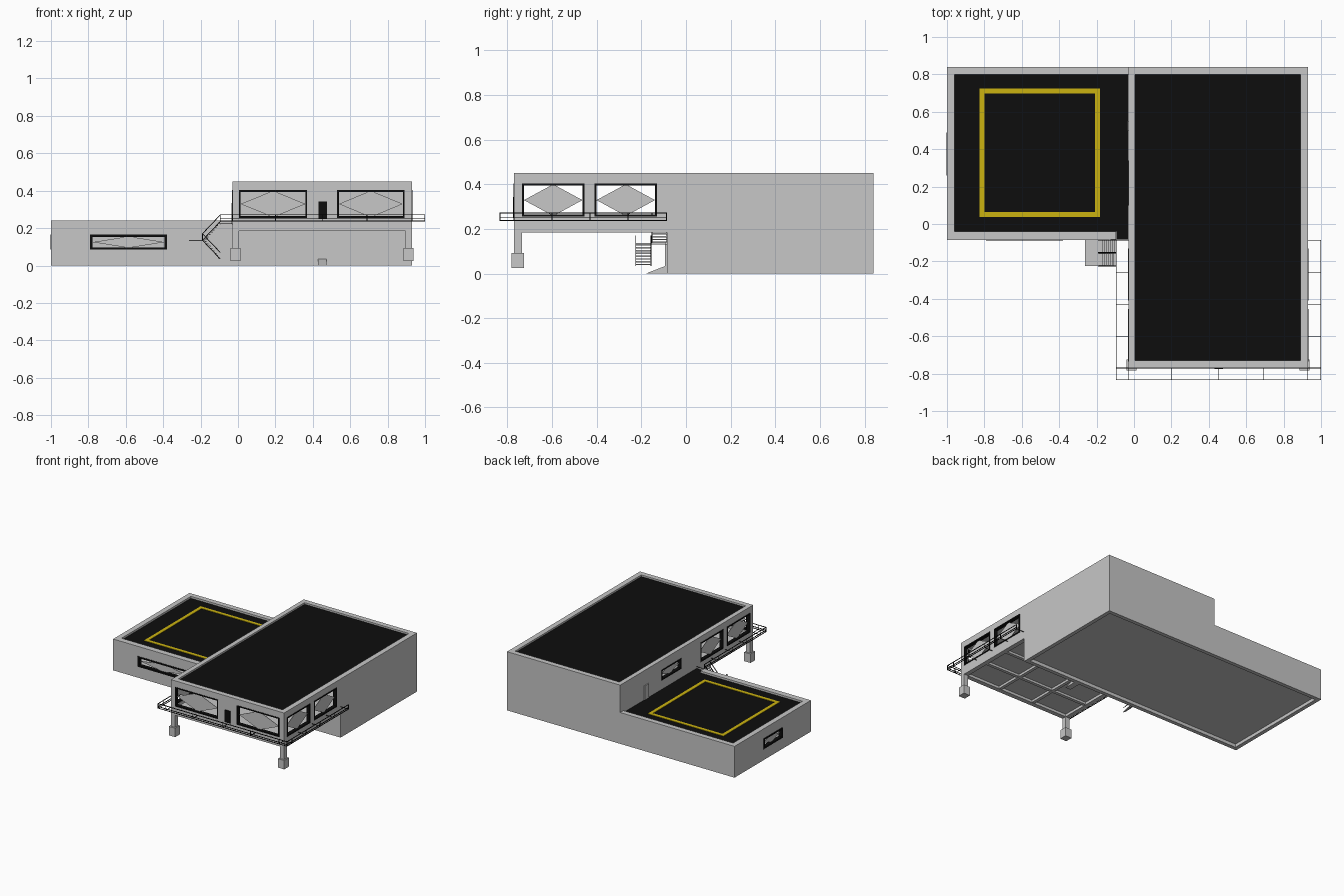
import bpy
import bmesh
from mathutils import Vector

if "Cube" in bpy.data.objects:
    bpy.data.objects.remove(bpy.data.objects["Cube"])


def material(name, rgb):
    m = bpy.data.materials.new(name)
    m.use_nodes = True
    color = (*rgb, 1)
    m.diffuse_color = color
    m.node_tree.nodes["Principled BSDF"].inputs["Base Color"].default_value = color
    return m


GREY = material("concrete grey", (0.57, 0.57, 0.57))
BLACK = material("tar black", (0.004, 0.004, 0.004))
YELLOW = material("marking yellow", (0.6, 0.45, 0.005))


def finish(name, bm, mat):
    bmesh.ops.recalc_face_normals(bm, faces=bm.faces)
    me = bpy.data.meshes.new(name)
    bm.to_mesh(me)
    bm.free()
    me.materials.append(mat)
    ob = bpy.data.objects.new(name, me)
    bpy.context.collection.objects.link(ob)
    return ob


def add_box(bm, x, y, z):
    verts = bmesh.ops.create_cube(bm, size=1)["verts"]
    for v in verts:
        v.co = [r[0] + (c + 0.5) * (r[1] - r[0]) for r, c in zip((x, y, z), v.co)]
    return verts


def boxes(name, mat, *spans):
    bm = bmesh.new()
    for s in spans:
        add_box(bm, *s)
    return finish(name, bm, mat)


def cut(ob, *spans):
    # Carve each box out of the object in turn
    for s in spans:
        cutter = boxes("cutter", GREY, s)
        cutter.hide_render = True
        mod = ob.modifiers.new("cut", 'BOOLEAN')
        mod.operation, mod.solver, mod.object = 'DIFFERENCE', 'EXACT', cutter
        bpy.context.view_layer.objects.active = ob
        bpy.ops.object.modifier_apply(modifier=mod.name)
        bpy.data.objects.remove(cutter)


def bars(name, segments, size=0.004):
    bm = bmesh.new()
    for a, b in segments:
        a, b = Vector(a), Vector(b)
        verts = add_box(bm, *[(-size / 2, size / 2)] * 2, (0, (b - a).length))
        q = (b - a).to_track_quat('Z', 'Y')
        for v in verts:
            v.co = q @ v.co + a
    return finish(name, bm, BLACK)


def prism(name, mat, outline, place, depth):
    # Extrude a 2D outline between two depths
    bm = bmesh.new()
    face = bm.faces.new([bm.verts.new(place(u, w, depth[0])) for u, w in outline])
    new = bmesh.ops.extrude_face_region(bm, geom=[face])["geom"]
    shift = Vector(place(0, 0, depth[1])) - Vector(place(0, 0, depth[0]))
    bmesh.ops.translate(bm, vec=shift, verts=[v for v in new if isinstance(v, bmesh.types.BMVert)])
    return finish(name, bm, mat)


def window(name, axis, wall, out, u, z, t=0.009):
    # Black frame around a pointed pane, set in a wall facing x or y
    def span(a, b, c):
        return (c, a, b) if axis == 'x' else (a, c, b)

    def place(a, b, c):
        return (c, a, b) if axis == 'x' else (a, c, b)
    d = sorted((wall + out * 0.003, wall - out * 0.025))
    (u0, u1), (z0, z1) = u, z
    boxes(name + "_frame", BLACK,
          span((u0, u0 + t), z, d), span((u1 - t, u1), z, d),
          span((u0 + t, u1 - t), (z0, z0 + t), d),
          span((u0 + t, u1 - t), (z1 - t, z1), d))
    um, zm, k = (u0 + u1) / 2, (z0 + z1) / 2, (u1 - u0) * 0.04
    outline = [(u0 + t, zm), (um - k, z0 + t), (um + k, z0 + t),
               (u1 - t, zm), (um + k, z1 - t), (um - k, z1 - t)]
    pane = wall - out * 0.012
    prism(name + "_pane", GREY, outline, place, (pane, pane - out * 0.004))


# Opening sizes shared by cuts and frames
SIDE = [(-0.735, -0.455), (-0.41, -0.13)]
FRONT = [(0.005, 0.37), (0.53, 0.89)]
HIGH = (0.255, 0.403)
LOW = (0.085, 0.165)
LOW_FRONT, LOW_SIDE = (-0.79, -0.38), (0.26, 0.49)
REAR, REAR_Z = (0.1, 0.34), (0.295, 0.375)

# Upper hall: rooms, roof recess, underside recess and windows
upper = boxes("upper_hall", GREY, ((-0.03, 0.93), (-0.77, 0.84), (0.185, 0.45)))
cut(upper,
    ((0, 0.9), (-0.74, 0.81), (0.235, 0.415)),
    ((0.005, 0.89), (-0.73, 0.8), (0.435, 0.5)),
    ((0.005, 0.895), (-0.735, -0.12), (0.1, 0.205)),
    *[((-0.1, 1), s, HIGH) for s in SIDE],
    *[(f, (-0.9, -0.7), HIGH) for f in FRONT],
    ((-0.1, 0.05), REAR, REAR_Z))
boxes("upper_roof", BLACK, ((0.006, 0.889), (-0.729, 0.799), (0.433, 0.438)))

# Low hall with a gap in its parapet leading to the walkway
low = boxes("low_hall", GREY, ((-1, -0.03), (-0.085, 0.84), (0, 0.24)))
cut(low,
    ((-0.97, -0.06), (-0.055, 0.81), (0.045, 0.205)),
    ((-0.96, -0.02), (-0.04, 0.8), (0.223, 0.3)),
    ((-0.095, -0.02), (-0.1, 0), (0.223, 0.3)),
    ((-0.97, -0.02), (-0.055, 0.81), (-0.1, 0.025)),
    (LOW_FRONT, (-0.1, -0.04), LOW),
    ((-1.1, -0.95), LOW_SIDE, LOW))
boxes("low_roof", BLACK,
      ((-0.959, -0.031), (-0.039, 0.799), (0.221, 0.226)),
      ((-0.094, -0.031), (-0.084, -0.039), (0.221, 0.226)))

# Ground floor under the rear of the upper hall
ground = boxes("ground_floor", GREY, ((-0.03, 0.93), (-0.085, 0.84), (0, 0.185)))
cut(ground, ((-0.1, 0.9), (-0.055, 0.81), (-0.1, 0.025)))

# Beams below the overhang
boxes("overhang_beams", GREY,
      *[((x - 0.012, x + 0.012), (-0.735, -0.12), (0.187, 0.206)) for x in (0.3, 0.6)],
      *[((0.005, 0.895), (y - 0.012, y + 0.012), (0.188, 0.206)) for y in (-0.53, -0.32)])

# Painted square on the low roof
X, Y, W = (-0.825, -0.183), (0.038, 0.725), 0.026
boxes("roof_marking", YELLOW,
      *[((x, x + W), Y, (0.226, 0.229)) for x in (X[0], X[1] - W)],
      *[((X[0] + W, X[1] - W), (y, y + W), (0.226, 0.229)) for y in (Y[0], Y[1] - W)])

# Windows
for i, s in enumerate(SIDE):
    window(f"left_window_{i}", 'x', 0.93, 1, s, HIGH)
    window(f"right_window_{i}", 'x', -0.03, -1, s, HIGH)
for i, f in enumerate(FRONT):
    window(f"front_window_{i}", 'y', -0.77, -1, f, HIGH)
window("rear_room_window", 'x', -0.03, -1, REAR, REAR_Z)
window("low_front_window", 'y', -0.085, -1, LOW_FRONT, LOW, 0.012)
window("low_side_window", 'x', -1, -1, LOW_SIDE, LOW, 0.012)

# Doors and the ramp to the lower one
boxes("balcony_door", BLACK, ((0.43, 0.475), (-0.776, -0.768), (0.25, 0.343)))
boxes("roof_door", GREY, ((-0.036, -0.028), (0.5, 0.55), (0.226, 0.335)))
prism("ground_door", GREY,
      [(0.425, 0), (0.475, 0), (0.475, 0.13), (0.466, 0.142), (0.434, 0.142), (0.425, 0.13)],
      lambda u, w, d: (u, d, w), (-0.093, -0.084))
prism("door_ramp", GREY, [(-0.18, 0), (-0.085, 0), (-0.085, 0.037)],
      lambda u, w, d: (d, u, w), (0.428, 0.472))

# Legs with block feet
for side, x in (("right", -0.0125), ("left", 0.9125)):
    boxes(side + "_leg", GREY, ((x - 0.0175, x + 0.0175), (-0.77, -0.735), (0.09, 0.19)))
    boxes(side + "_foot", GREY, ((x - 0.027, x + 0.027), (-0.782, -0.725), (0.025, 0.093)))

# Walkway frame: outer rails, posts and floor struts
corners = [(-0.095, -0.085), (-0.095, -0.833), (0.998, -0.833), (0.998, -0.085)]
rails = [((*a, z), (*b, z)) for z in (0.238, 0.25, 0.272) for a, b in zip(corners, corners[1:])]
posts, struts = [], []
for x in (-0.095, -0.03, 0.2, 0.45, 0.69, 0.93, 0.998):
    posts.append(((x, -0.833, 0.236), (x, -0.833, 0.274)))
    struts.append(((x, -0.833, 0.238), (x, -0.77, 0.238)))
for y in (-0.087, -0.26, -0.43, -0.6, -0.77):
    for x, wall in ((-0.095, -0.03), (0.998, 0.93)):
        posts.append(((x, y, 0.236), (x, y, 0.274)))
        struts.append(((x, y, 0.238), (wall, y, 0.238)))
struts.append(((-0.095, -0.77, 0.238), (0.998, -0.77, 0.238)))
bars("walkway_rails", rails)
bars("walkway_posts", posts)
bars("walkway_struts", struts, 0.003)

# Two flights of stairs around a landing, with handrails
boxes("stair_landing", GREY, ((-0.262, -0.18), (-0.225, -0.085), (0.13, 0.137)))
N = 8
run, rise = 0.085 / N, 0.1 / N
steps, hand = [], []
for direction, y in ((1, (-0.153, -0.086)), (-1, (-0.225, -0.157))):
    for i in range(N):
        x, z = -0.18 + i * run, 0.137 + direction * (i + 0.5) * rise
        steps.append(((x, x + run), y, (z - 0.006, z)))
    for edge in y:
        for lift in (0.0, 0.035):
            hand.append(((-0.19, edge, 0.135 + lift), (-0.095, edge, 0.135 + lift + direction * 0.1)))
        hand.append(((-0.19, edge, 0.135), (-0.19, edge, 0.17)))
boxes("stair_steps", GREY, *steps)
bars("stair_rails", hand, 0.004)
